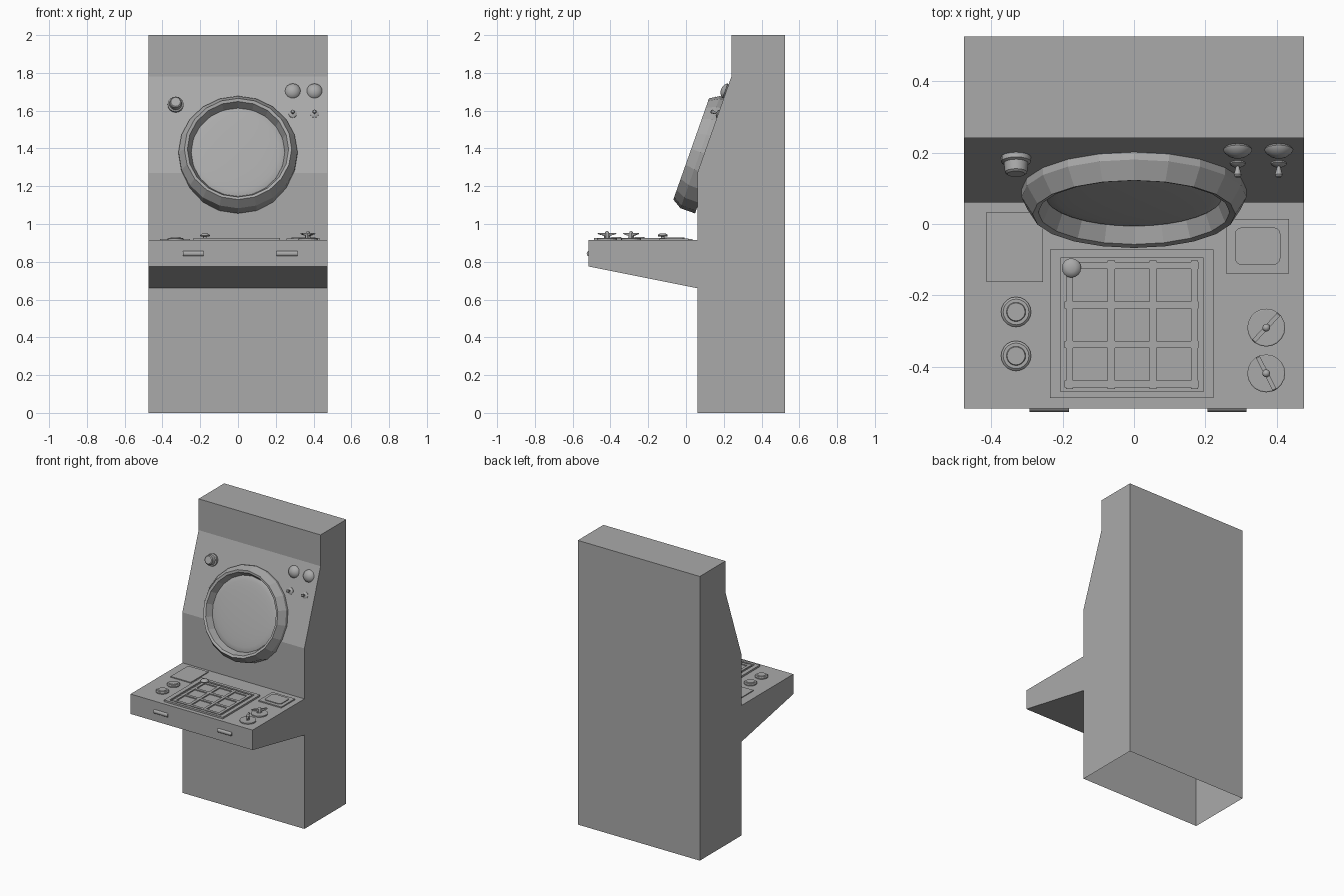
import bpy, bmesh, math
from mathutils import Matrix, Vector

old = bpy.data.objects.get("Cube")
if old:
    bpy.data.objects.remove(old)

grey = bpy.data.materials.new("cabinet_grey")
grey.use_nodes = True
grey.diffuse_color = (0.4, 0.4, 0.4, 1)
grey.node_tree.nodes["Principled BSDF"].inputs["Base Color"].default_value = (0.4, 0.4, 0.4, 1)

DECK = 0.915                      # height of the control shelf
HALF = 0.475                      # half width of the cabinet
LOW, HIGH = (0.06, 1.27), (0.24, 1.78)   # ends of the sloped panel (y, z)
TILT = math.atan2(HIGH[1] - LOW[1], HIGH[0] - LOW[0])


def finish(name, bm, matrix=Matrix(), smooth=None):
    mesh = bpy.data.meshes.new(name)
    bm.to_mesh(mesh)
    bm.free()
    mesh.materials.append(grey)
    ob = bpy.data.objects.new(name, mesh)
    ob.matrix_world = matrix
    bpy.context.collection.objects.link(ob)
    if smooth:
        bpy.ops.object.select_all(action='DESELECT')
        ob.select_set(True)
        bpy.context.view_layer.objects.active = ob
        bpy.ops.object.shade_smooth_by_angle(angle=math.radians(smooth))
    return ob


def prism(name, points, direction, matrix=Matrix(), open_face=None):
    """Extrude a closed outline; optionally remove the face facing open_face."""
    bm = bmesh.new()
    face = bm.faces.new([bm.verts.new(p) for p in points])
    new = bmesh.ops.extrude_face_region(bm, geom=[face], use_keep_orig=True)["geom"]
    moved = [g for g in new if isinstance(g, bmesh.types.BMVert)]
    bmesh.ops.translate(bm, verts=moved, vec=direction)
    bmesh.ops.recalc_face_normals(bm, faces=bm.faces)
    if open_face:
        gone = [f for f in bm.faces if f.normal.dot(Vector(open_face)) > 0.999]
        bmesh.ops.delete(bm, geom=gone, context='FACES')
    return finish(name, bm, matrix)


def lathe(name, profile, matrix, sides=20, smooth=None):
    """Turn a (radius, height) profile about the local z axis."""
    bm = bmesh.new()
    verts = [bm.verts.new((r, 0, h)) for r, h in profile]
    edges = [bm.edges.new(pair) for pair in zip(verts, verts[1:])]
    bmesh.ops.spin(bm, geom=verts + edges, cent=(0, 0, 0), axis=(0, 0, 1),
                   angle=math.tau, steps=sides, use_duplicate=False)
    bmesh.ops.remove_doubles(bm, verts=bm.verts, dist=0.0002)
    bmesh.ops.recalc_face_normals(bm, faces=bm.faces)
    return finish(name, bm, matrix, smooth)


def plate(name, x0, x1, y0, y1, z0, z1):
    return prism(name, [(x0, y0, z0), (x1, y0, z0), (x1, y1, z0), (x0, y1, z0)], (0, 0, z1 - z0))


def on_deck(x, y):
    return Matrix.Translation((x, y, DECK))


def on_panel(x, z):
    """Frame on the sloped panel with local z along its normal."""
    y = LOW[0] + (z - LOW[1]) / math.tan(TILT)
    return Matrix.Translation((x, y, z)) @ Matrix.Rotation(TILT, 4, 'X')


# Cabinet with its shelf, open underneath
outline = [(0.525, 0), (0.525, 2), (0.24, 2), HIGH, LOW, (0.06, DECK),
           (-0.516, DECK), (-0.516, 0.775), (0.06, 0.66), (0.06, 0)]
prism("cabinet", [(-HALF, y, z) for y, z in outline], (2 * HALF, 0, 0), open_face=(0, 0, -1))

# Round scope: bevelled bezel and slightly domed glass
scope = on_panel(0, 1.373)
lathe("scope_bezel", [(0, -0.06), (0.315, -0.06), (0.315, 0.022), (0.284, 0.073),
                      (0.268, 0.068), (0.247, 0.018), (0, 0.018)], scope, 20)
dome = [(0.248 * math.cos(a), 0.02 + 0.015 * math.sin(a))
        for a in [i * math.pi / 12 for i in range(7)]]
lathe("scope_glass", [(0, 0.015), (0.248, 0.015)] + dome, scope, 32, 40)

# Panel controls
lathe("panel_button", [(0, -0.01), (0.042, -0.01), (0.042, 0.014), (0.034, 0.018),
                       (0.031, 0.045), (0.025, 0.05), (0, 0.05)], on_panel(-0.33, 1.63), 16, 35)
for side, x in (("inner", 0.29), ("outer", 0.405)):
    lathe(side + "_lamp", [(0, -0.005), (0.032, -0.005), (0.041, 0.006), (0.038, 0.012),
                           (0.026, 0.022), (0.012, 0.028), (0, 0.029)],
          on_panel(x, 1.703), 16, 50)
    lathe(side + "_toggle", [(0, -0.005), (0.022, -0.005), (0.022, 0.004), (0.014, 0.009),
                             (0.005, 0.011), (0.011, 0.036), (0.007, 0.041), (0, 0.042)],
          on_panel(x, 1.583), 12, 40)

# Plot board: raised frame, sunken floor and a grid of bars
X0, X1, Y0, Y1 = -0.235, 0.223, -0.487, -0.072
IX0, IX1, IY0, IY1 = -0.205, 0.195, -0.468, -0.095
top = DECK + 0.012
plate("board_floor", IX0, IX1, IY0, IY1, DECK, DECK + 0.003)
plate("board_frame_left", X0, IX0, Y0, Y1, DECK, top)
plate("board_frame_right", IX1, X1, Y0, Y1, DECK, top)
plate("board_frame_front", IX0, IX1, Y0, IY0, DECK, top)
plate("board_frame_back", IX0, IX1, IY1, Y1, DECK, top)
for i in range(4):
    x = -0.18 + 0.1165 * i
    y = -0.448 + 0.1105 * i
    plate(f"grid_bar_along_{i}", x - 0.01, x + 0.01, -0.462, -0.102, DECK, top - 0.001)
    plate(f"grid_bar_across_{i}", -0.194, 0.18, y - 0.01, y + 0.01, DECK, top - 0.002)
lathe("board_marker", [(0, 0), (0.009, 0), (0.009, 0.018), (0.024, 0.02), (0.027, 0.024),
                       (0.022, 0.031), (0.012, 0.035), (0, 0.036)], on_deck(-0.175, -0.123), 16, 60)

# Side plates, the right one carrying a rounded pad
plate("left_plate", -0.412, -0.255, -0.162, 0.034, DECK, DECK + 0.006)
plate("right_plate", 0.257, 0.434, -0.139, 0.014, DECK, DECK + 0.008)
pad = []
for k, (sx, sy) in enumerate([(1, 1), (-1, 1), (-1, -1), (1, -1)]):
    for step in range(4):
        a = math.pi / 2 * (k + step / 3)
        pad.append((0.346 + sx * 0.043 + 0.021 * math.cos(a),
                    -0.062 + sy * 0.032 + 0.021 * math.sin(a), DECK))
prism("right_pad", pad, (0, 0, 0.013))

# Push buttons on the shelf
for row, y in (("rear", -0.246), ("front", -0.369)):
    lathe(row + "_push_button", [(0, 0), (0.042, 0), (0.042, 0.007), (0.036, 0.012),
                                 (0.027, 0.012), (0.025, 0.016), (0, 0.016)],
          on_deck(-0.33, y), 20, 30)

# Selector knobs: disc, winged pointer and centre cap
wing = [(-0.018, 0.004), (0.018, 0.004), (0.014, 0.022), (0.053, 0.032), (0.05, 0.037),
        (-0.05, 0.037), (-0.053, 0.032), (-0.014, 0.022)]
for row, y, turn in (("rear", -0.29, 47), ("front", -0.418, 117)):
    spot = on_deck(0.37, y)
    lathe(row + "_selector_disc", [(0, 0), (0.053, 0), (0.053, 0.008), (0.05, 0.01), (0, 0.01)], spot, 20)
    prism(row + "_selector_pointer", [(px, -0.006, pz) for px, pz in wing], (0, 0.012, 0),
          spot @ Matrix.Rotation(math.radians(turn), 4, 'Z'))
    lathe(row + "_selector_cap", [(0, 0), (0.01, 0), (0.011, 0.04), (0.007, 0.046), (0, 0.048)],
          spot, 10, 50)

# Pull handles on the shelf front
for side, x in (("right", -0.237), ("left", 0.26)):
    lathe(side + "_pull", [(0, -0.055), (0.015, -0.055), (0.015, 0.055), (0, 0.055)],
          Matrix.Translation((x, -0.511, 0.843)) @ Matrix.Rotation(math.pi / 2, 4, 'Y'), 12, 40)
